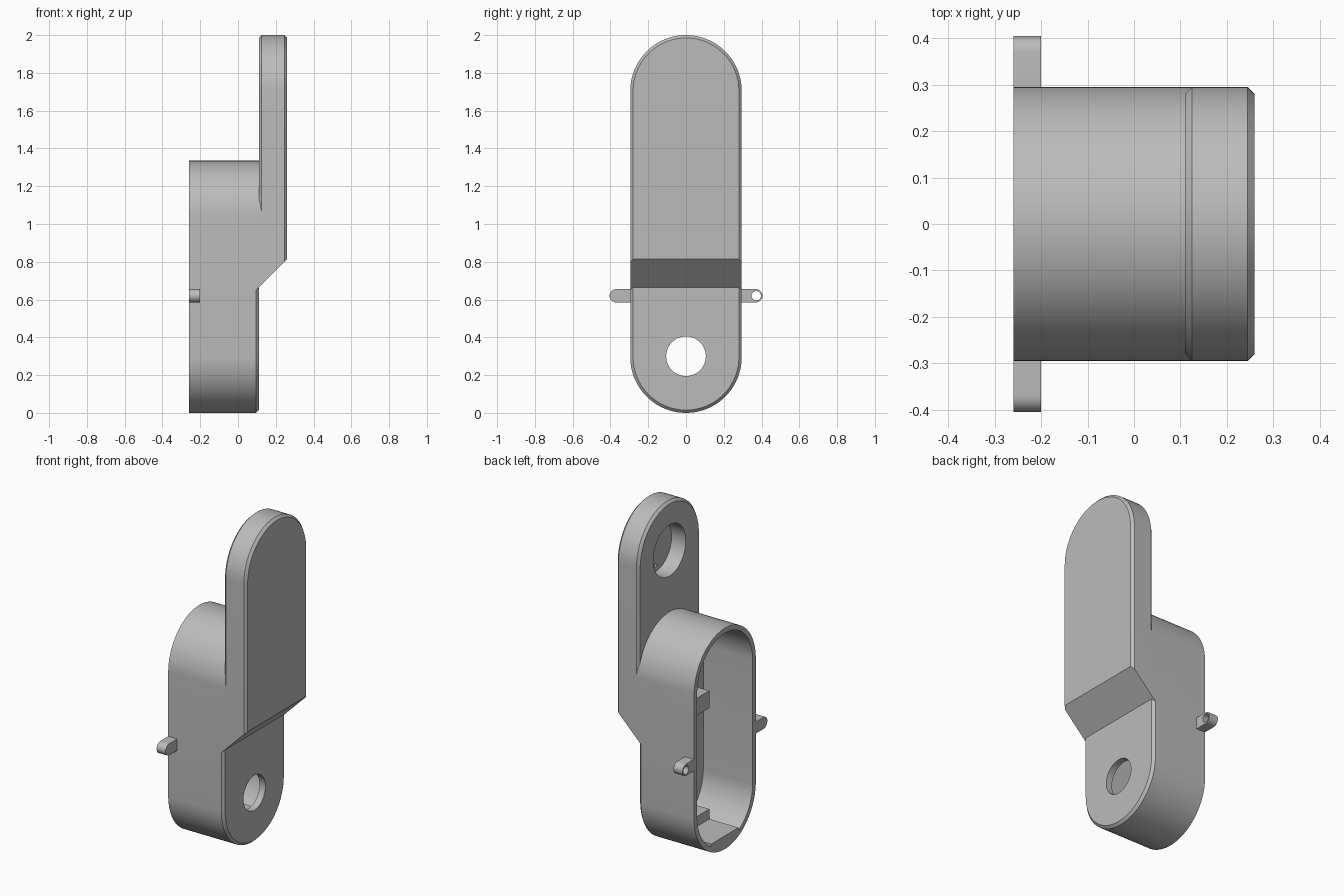
import bpy, bmesh, math
from mathutils import Vector

if "Cube" in bpy.data.objects:
    bpy.data.objects.remove(bpy.data.objects["Cube"])

grey = bpy.data.materials.new("plain_grey")
grey.use_nodes = True
colour = (0.5, 0.5, 0.5, 1)
grey.diffuse_color = colour
grey.node_tree.nodes["Principled BSDF"].inputs["Base Color"].default_value = colour

R, C = 0.295, 0.015          # outer radius, chamfer
FLOOR = 0.07                 # inner floor of the housing


def make(name, bm):
    bmesh.ops.recalc_face_normals(bm, faces=bm.faces)
    mesh = bpy.data.meshes.new(name)
    bm.to_mesh(mesh)
    bm.free()
    mesh.materials.append(grey)
    ob = bpy.data.objects.new(name, mesh)
    bpy.context.collection.objects.link(ob)
    return ob


def capsule(name, a, b, rings, n=40, slope=False):
    """Rounded bar around the (y, z) points a and b; rings are (x, radius)."""
    bm = bmesh.new()
    along = math.atan2(b[1] - a[1], b[0] - a[0])
    loops = []
    for x, r in rings:
        loop = []
        for centre, start in ((b, along - math.pi / 2), (a, along + math.pi / 2)):
            for i in range(n + 1):
                t = start + math.pi * i / n
                loop.append(bm.verts.new((x, centre[0] + r * math.cos(t),
                                          centre[1] + r * math.sin(t))))
        loops.append(loop)
    bm.faces.new(loops[0])
    bm.faces.new(loops[-1])
    for p, q in zip(loops, loops[1:]):
        for i in range(len(p)):
            j = (i + 1) % len(p)
            bm.faces.new((p[i], p[j], q[j], q[i]))
    if slope:                # trim below the 45 degree underside
        cut = bmesh.ops.bisect_plane(bm, geom=bm.verts[:] + bm.edges[:] + bm.faces[:],
                                     plane_co=(0.11, 0, 0.665),
                                     plane_no=(1, 0, -1), clear_outer=True)
        edges = [e for e in cut["geom_cut"] if isinstance(e, bmesh.types.BMEdge)]
        bmesh.ops.holes_fill(bm, edges=edges, sides=0)
    return make(name, bm)


def cylinder(name, y, z, r, x0, x1, n=48):
    bm = bmesh.new()
    bmesh.ops.create_cone(bm, cap_ends=True, segments=n, radius1=r, radius2=r, depth=x1 - x0)
    for v in bm.verts:
        v.co = Vector((v.co.z + (x0 + x1) / 2, v.co.x + y, v.co.y + z))
    return make(name, bm)


def box(name, x, y, z):
    bm = bmesh.new()
    bmesh.ops.create_cube(bm, size=1)
    for v in bm.verts:
        v.co = Vector([(lo + hi) / 2 + c * (hi - lo)
                       for c, (lo, hi) in zip(v.co, (x, y, z))])
    return make(name, bm)


def combine(target, tool, operation):
    mod = target.modifiers.new(operation.lower(), "BOOLEAN")
    mod.operation = operation
    mod.solver = "EXACT"
    mod.object = tool
    tool.hide_render = True
    bpy.context.view_layer.objects.active = target
    bpy.ops.object.modifier_apply(modifier=mod.name)
    bpy.data.objects.remove(tool)


# Housing, upper arm and the solid shoulder between them
body = capsule("bracket_housing", (0, R), (0, 1.04),
               [(-0.26, R), (0.11 - C, R), (0.11, R - C)])
shoulder = capsule("shoulder", (0, 0.62), (0, 1.04), [(-0.1, R), (0.11 + C, R)], slope=True)
arm = capsule("upper_arm", (0, 0.5), (0, 2 - R),
              [(0.11, R - C), (0.11 + C, R), (0.26 - C, R), (0.26, R - C)], slope=True)
ears = capsule("side_ears", (-0.37, 0.62), (0.37, 0.62), [(-0.26, 0.035), (-0.2, 0.035)], n=16)
for part in (shoulder, arm, ears):
    combine(body, part, "UNION")

# Cavity, leaving a flat bottom ledge and two mounting posts standing
cavity = capsule("cavity", (0, R), (0, 1.04), [(-0.3, R - 0.03), (FLOOR, R - 0.03)])
wide = (-0.13, 0.13)
for x, z in (((-0.4, 0.2), (-0.1, 0.08)),
             ((-0.065, 0.2), (-0.2, 0.14)),
             ((-0.065, 0.2), (0.75, 0.855))):
    combine(cavity, box("kept_block", x, wide, z), "DIFFERENCE")
combine(body, cavity, "DIFFERENCE")

# Shaft hole and the round recess on the inner face of the arm
combine(body, cylinder("shaft_hole", 0, 0.3, 0.105, 0, 0.2), "DIFFERENCE")
combine(body, cylinder("arm_recess", 0, 2 - R, 0.155, 0.05, 0.205), "DIFFERENCE")

# Small blind holes in the recess, ear holes and post holes
for dy, dz in ((1, 0), (-1, 0), (0, 1), (0, -1)):
    combine(body, cylinder("pin_hole", 0.115 * dy, 2 - R + 0.115 * dz, 0.01, 0.19, 0.235, 12),
            "DIFFERENCE")
for side in (-1, 1):
    combine(body, cylinder("ear_hole", 0.372 * side, 0.62, 0.025, -0.3, -0.15, 24), "DIFFERENCE")
    for z in (0.09, 0.805):
        combine(body, cylinder("post_hole", 0.072 * side, z, 0.028, -0.1, 0.03, 24),
                "DIFFERENCE")

# Smooth curves with crisp edges
bpy.ops.object.select_all(action="DESELECT")
body.select_set(True)
bpy.context.view_layer.objects.active = body
bpy.ops.object.shade_smooth_by_angle(angle=math.radians(25))
